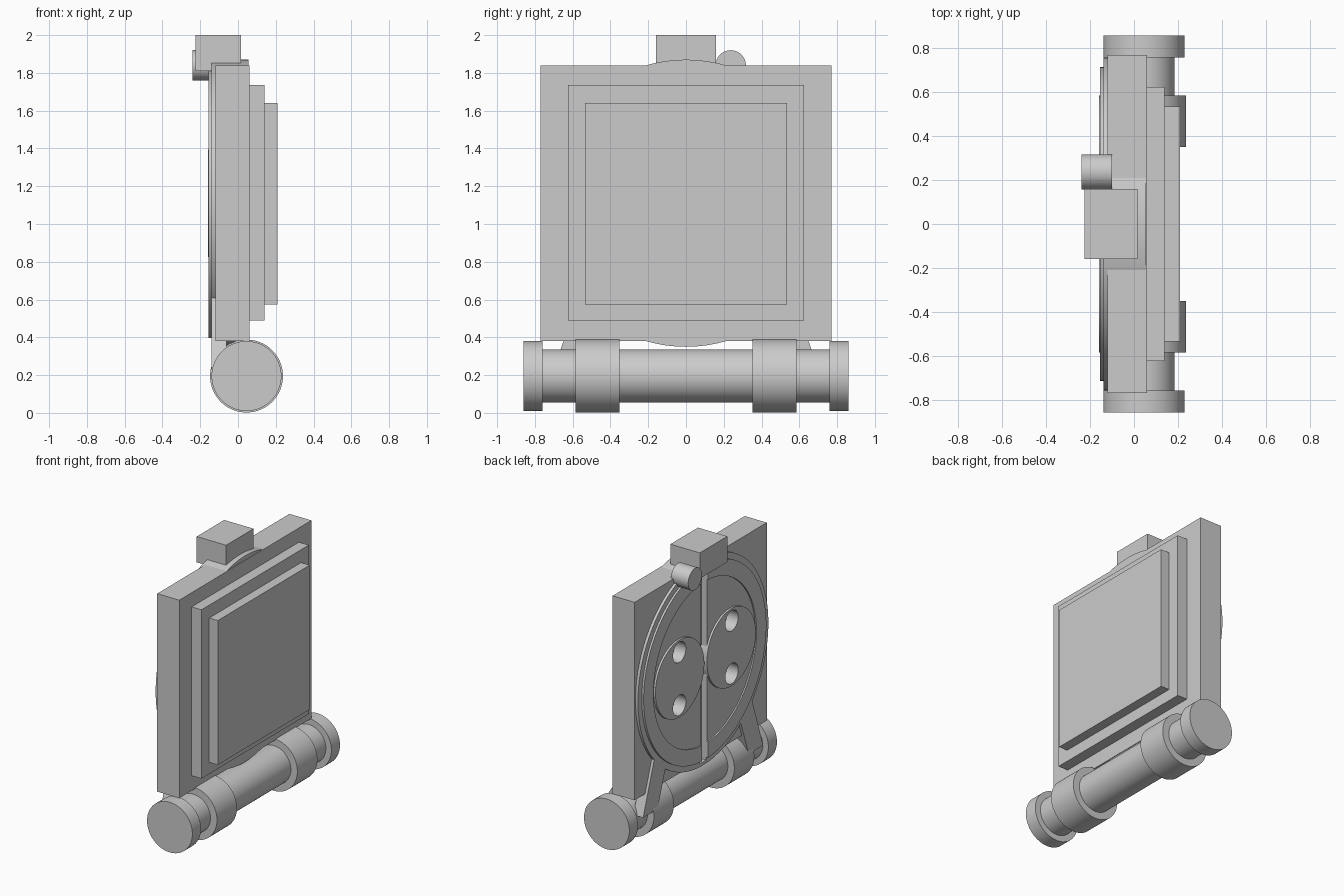
import bpy
import bmesh
import math
from mathutils import Matrix

if "Cube" in bpy.data.objects:
    bpy.data.objects.remove(bpy.data.objects["Cube"], do_unlink=True)

grey = bpy.data.materials.new("light_grey")
grey.use_nodes = True
grey.diffuse_color = (0.6, 0.6, 0.6, 1)
grey.node_tree.nodes["Principled BSDF"].inputs["Base Color"].default_value = (0.6, 0.6, 0.6, 1)


def add(name, bm):
    bmesh.ops.recalc_face_normals(bm, faces=bm.faces)
    mesh = bpy.data.meshes.new(name)
    bm.to_mesh(mesh)
    bm.free()
    mesh.materials.append(grey)
    obj = bpy.data.objects.new(name, mesh)
    bpy.context.collection.objects.link(obj)
    return obj


def box(name, x, y, z):
    bm = bmesh.new()
    bmesh.ops.create_cube(bm, size=1)
    for v in bm.verts:
        v.co = [(s[0] + s[1]) / 2 + c * (s[1] - s[0]) for c, s in zip(v.co, (x, y, z))]
    return add(name, bm)


def cylinder(name, axis, span, radius, centre, sides=64):
    """Cylinder along x or y; centre is given in the other two axes."""
    mid, length = (span[0] + span[1]) / 2, span[1] - span[0]
    if axis == "X":
        place = Matrix.Translation((mid, *centre)) @ Matrix.Rotation(math.pi / 2, 4, "Y")
    else:
        place = Matrix.Translation((centre[0], mid, centre[1])) @ Matrix.Rotation(math.pi / 2, 4, "X")
    bm = bmesh.new()
    bmesh.ops.create_cone(bm, cap_ends=True, segments=sides, radius1=radius,
                          radius2=radius, depth=length, matrix=place)
    return add(name, bm)


def cut(obj, cutters):
    bpy.context.view_layer.objects.active = obj
    for cutter in cutters:
        mod = obj.modifiers.new("cut", "BOOLEAN")
        mod.operation = "DIFFERENCE"
        mod.solver = "EXACT"
        mod.object = cutter
        bpy.ops.object.modifier_apply(modifier=mod.name)


MID = 1.11

# Main slab with its two stepped panels
slab = box("main_slab", (-0.12, 0.06), (-0.77, 0.77), (0.38, 1.84))
box("lower_step_panel", (0.05, 0.14), (-0.625, 0.625), (0.49, 1.735))
box("upper_step_panel", (0.13, 0.21), (-0.535, 0.535), (0.575, 1.64))

# Large round plate with a raised rim
plate = cylinder("round_plate", "X", (-0.14, 0.055), 0.76, (0, MID), 128)
rim = cylinder("raised_rim", "X", (-0.155, -0.09), 0.715, (0, MID), 128)

# Two small discs
discs = [cylinder("small_disc", "X", (-0.16, -0.08), 0.285, (s * 0.3, MID)) for s in (-1, 1)]

# Cutters: shallow recess, centre groove, four holes
recess = cylinder("recess_cutter", "X", (-0.3, -0.145), 0.6, (0, MID), 128)
groove = box("groove_cutter", (-0.3, -0.1), (-0.035, 0.035), (0.375, 1.845))
holes = [cylinder("hole_cutter", "X", (-0.3, -0.07), 0.075, (y, MID + z), 32)
         for y in (-0.305, 0.305) for z in (-0.195, 0.195)]
cut(rim, [recess, groove] + holes)
cut(plate, [groove] + holes)
cut(slab, [groove] + holes)
cut(discs[0], holes[:2])
cut(discs[1], holes[2:])
for c in [recess, groove] + holes:
    bpy.data.objects.remove(c, do_unlink=True)

# Top block and side knob
box("top_block", (-0.225, 0.015), (-0.16, 0.16), (1.81, 2.0))
cylinder("side_knob", "X", (-0.24, -0.1), 0.08, (0.237, 1.84))

# Roller with end caps and collars
AXLE = (0.045, 0.195)
cylinder("roller_shaft", "Y", (-0.8, 0.8), 0.14, AXLE)
for s in (-1, 1):
    cylinder("roller_cap", "Y", sorted((s * 0.76, s * 0.86)), 0.185, AXLE)
    cylinder("roller_collar", "Y", sorted((s * 0.352, s * 0.585)), 0.193, AXLE)

# Slanted legs joining plate and roller
for s in (-1, 1):
    bm = bmesh.new()
    outline = [(0.7, 0.23), (0.57, 0.61), (0.4, 0.61), (0.53, 0.23)]
    face = bm.faces.new([bm.verts.new((-0.14, s * y, z)) for y, z in outline])
    ext = bmesh.ops.extrude_face_region(bm, geom=[face])
    moved = [g for g in ext["geom"] if isinstance(g, bmesh.types.BMVert)]
    bmesh.ops.translate(bm, verts=moved, vec=(0.08, 0, 0))
    add("slanted_leg", bm)

# Smooth round sides, sharp edges kept
bpy.ops.object.select_all(action="DESELECT")
for obj in bpy.context.collection.objects:
    if obj.type == "MESH" and grey.name in obj.data.materials:
        obj.select_set(True)
        bpy.context.view_layer.objects.active = obj
bpy.ops.object.shade_smooth_by_angle(angle=math.radians(30))
